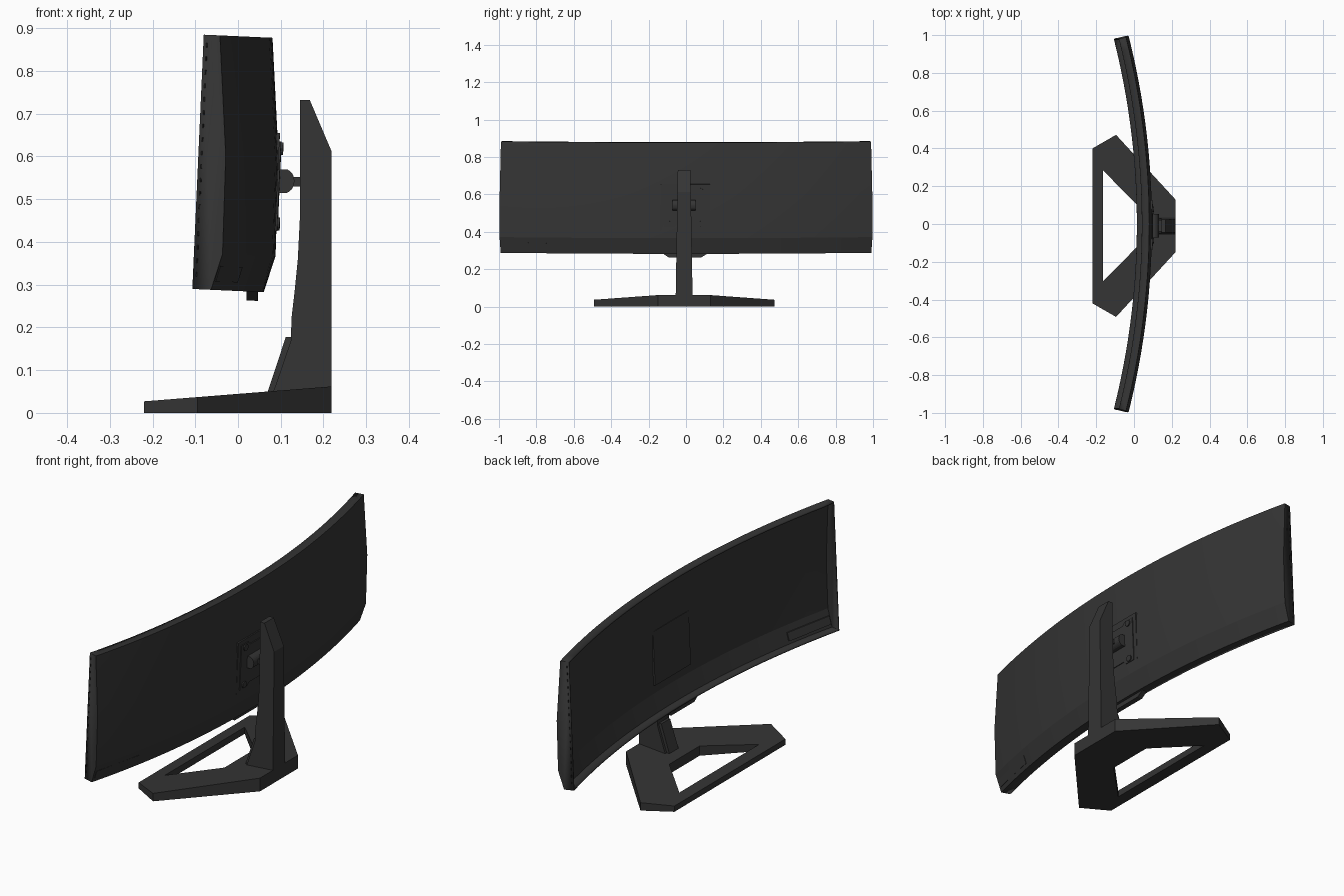
import bpy, bmesh, math

cube = bpy.data.objects.get("Cube")
if cube:
    bpy.data.objects.remove(cube, do_unlink=True)


def material(name, value):
    m = bpy.data.materials.new(name)
    m.use_nodes = True
    colour = (value, value, value, 1)
    m.diffuse_color = colour
    m.node_tree.nodes["Principled BSDF"].inputs["Base Color"].default_value = colour
    return m


GREY = material("dark grey plastic", 0.035)
BLACK = material("black hole", 0.012)

RADIUS = 4.0        # curvature of the panel
HALF = 0.2475       # half of its arc, in radians
TILT = 0.045
MID = -0.005        # middle of the wall mount
STAND = -0.01       # middle of the stand


def finish(bm, name, mat=GREY, smooth=False):
    bmesh.ops.recalc_face_normals(bm, faces=bm.faces)
    mesh = bpy.data.meshes.new(name)
    bm.to_mesh(mesh)
    bm.free()
    mesh.materials.append(mat)
    obj = bpy.data.objects.new(name, mesh)
    bpy.context.collection.objects.link(obj)
    if smooth:
        bpy.ops.object.select_all(action='DESELECT')
        obj.select_set(True)
        bpy.context.view_layer.objects.active = obj
        bpy.ops.object.shade_smooth_by_angle(angle=math.radians(8))
    return obj


def on_panel(depth, along, up):
    """Bend and tilt a point given by depth, arc length and height."""
    a = along / RADIUS
    dx = 0.122 - RADIUS + (RADIUS + depth) * math.cos(a)
    return (-0.107 + dx + TILT * up,
            (RADIUS + depth) * math.sin(a),
            0.29 + up - TILT * dx)


def loft(name, rings, mat=GREY, smooth=False):
    """Join matching rings of points and cap both ends."""
    bm = bmesh.new()
    rings = [[bm.verts.new(p) for p in ring] for ring in rings]
    n = len(rings[0])
    for r, s in zip(rings, rings[1:]):
        for i in range(n):
            j = (i + 1) % n
            bm.faces.new((r[i], r[j], s[j], s[i]))
    bm.faces.new(rings[0])
    bm.faces.new(rings[-1])
    return finish(bm, name, mat, smooth)


def side_prism(name, profile, lower, upper, mat=GREY, smooth=False):
    """Extrude an x, z profile along y; half widths depend on height."""
    return loft(name, [[(x, STAND + s * (lower + (upper - lower) * z / 0.73), z)
                        for x, z in profile] for s in (-1, 1)], mat, smooth)


def panel_plate(name, outline, d0, d1, mat=GREY):
    return loft(name, [[on_panel(d, y, w) for y, w in outline] for d in (d0, d1)], mat)


def rect(y, w, hy, hw):
    return [(y - hy, w - hw), (y + hy, w - hw), (y + hy, w + hw), (y - hy, w + hw)]


# Hollow curved housing, open towards the viewer
section = [(0, 0), (0.045, 0), (0.069, 0.085), (0.066, 0.315), (0.039, 0.595), (0, 0.595)]
SEGMENTS = 32
bm = bmesh.new()
rings = []
for k in range(SEGMENTS + 1):
    along = RADIUS * HALF * (2 * k / SEGMENTS - 1)
    rings.append([bm.verts.new(on_panel(d, along, w)) for d, w in section])
for r, s in zip(rings, rings[1:]):
    for i in range(len(section) - 1):
        bm.faces.new((r[i], s[i], s[i + 1], r[i + 1]))
bm.faces.new(rings[0])
bm.faces.new(rings[-1])
bmesh.ops.recalc_face_normals(bm, faces=bm.faces)
back = max(bm.faces, key=lambda f: f.calc_center_median().x)
flip = back.normal.x < 0
housing = finish(bm, "panel_housing", smooth=True)
if flip:
    housing.data.flip_normals()
shell = housing.modifiers.new("wall", 'SOLIDIFY')
shell.thickness = 0.008
shell.offset = -1 if housing.data.polygons[2].normal.x > 0 else 1

# Small holes along both ends
for side in (-1, 1):
    y = side * (RADIUS * HALF + 0.0005)
    for i in range(18):
        panel_plate("end_hole", [(y - 0.001, 0.03 + i * 0.0315), (y + 0.001, 0.03 + i * 0.0315),
                                 (y + 0.001, 0.04 + i * 0.0315), (y - 0.001, 0.04 + i * 0.0315)],
                    0.007, 0.010, BLACK)

# Connector cover on the lower slope, following the slope
def slope(w):
    return 0.045 + 0.024 * w / 0.085


loft("connector_cover", [[on_panel(slope(w) + d, y, w) for y, w in rect(-0.86, 0.038, 0.12, 0.018)]
                         for d in (-0.012, 0.002)])

# Chin under the middle of the panel
loft("chin", [[on_panel(d, y, w) for y, w in ((-0.125, 0.002), (-0.09, -0.021),
                                              (0.08, -0.021), (0.115, 0.002))]
              for d in (0.007, 0.033)])

# Wall mount: square plate, waisted bracket, four screws
panel_plate("mount_plate", rect(MID, 0.249, 0.13, 0.124), 0.052, 0.0685)
corner = [(0.11, 0.105), (0.06, 0.105), (0.045, 0.09)]
quarter = corner + [(-y, w) for y, w in reversed(corner)]
outline = quarter + [(-y, -w) for y, w in quarter]
panel_plate("mount_bracket", [(MID + y, 0.249 + w) for y, w in outline], 0.06, 0.0715)
for sy in (-1, 1):
    for sw in (-1, 1):
        ring = [(MID + sy * 0.082 + 0.015 * math.cos(math.tau * i / 12),
                 0.249 + sw * 0.088 + 0.015 * math.sin(math.tau * i / 12)) for i in range(12)]
        panel_plate("mount_screw", ring, 0.068, 0.0765)

# Pivot head with a rounded back, and its neck
head = [(0.095, 0.515), (0.115, 0.515)]
head += [(0.11 + 0.022 * math.cos(t), 0.5425 + 0.0275 * math.sin(t))
         for t in [math.radians(a) for a in range(-60, 61, 15)]]
head += [(0.115, 0.57), (0.095, 0.57)]
side_prism("pivot_head", head, 0.062, 0.062, smooth=True)
side_prism("pivot_neck", [(0.12, 0.53), (0.16, 0.53), (0.16, 0.552), (0.12, 0.552)], 0.03, 0.03)

# Column with a curved front edge and a sloped top
column = [(0.145, 0.732), (0.168, 0.732), (0.219, 0.612), (0.219, 0.03), (0.075, 0.03),
          (0.09, 0.07), (0.124, 0.17), (0.125, 0.22), (0.132, 0.28), (0.14, 0.36), (0.145, 0.46)]
side_prism("column", column, 0.046, 0.034, smooth=True)

# Wedge at the foot of the column
side_prism("column_wedge", [(0.063, 0.03), (0.112, 0.178), (0.135, 0.178), (0.135, 0.03)],
           0.034, 0.028)

# Base: sloped frame with a trapezoid opening
half_outer = [(-0.22, 0.41), (-0.095, 0.482), (0.219, 0.14)]
half_inner = [(-0.165, 0.295), (-0.165, 0.295), (0.015, 0.112)]


def mirrored(half):
    return half + [(x, -y) for x, y in reversed(half)]


def base_top(x):
    return 0.027 + 0.035 * (x + 0.22) / 0.44


bm = bmesh.new()
loops = []
for pts in (mirrored(half_outer), mirrored([half_inner[0], half_inner[2]])):
    loops.append([[bm.verts.new((x, STAND + y, z)) for x, y in pts for z in [h(x)]]
                  for h in (lambda x: 0, base_top)])
for low, high in loops:
    for i in range(len(low)):
        j = (i + 1) % len(low)
        bm.faces.new((low[i], low[j], high[j], high[i]))
for level in (0, 1):
    o, n = loops[0][level], loops[1][level]
    bm.faces.new((o[0], o[1], n[0]))
    bm.faces.new((o[1], o[2], n[1], n[0]))
    bm.faces.new((o[2], o[3], n[2], n[1]))
    bm.faces.new((o[3], o[4], n[3], n[2]))
    bm.faces.new((o[4], o[5], n[3]))
    bm.faces.new((o[5], o[0], n[0], n[3]))
finish(bm, "base")
